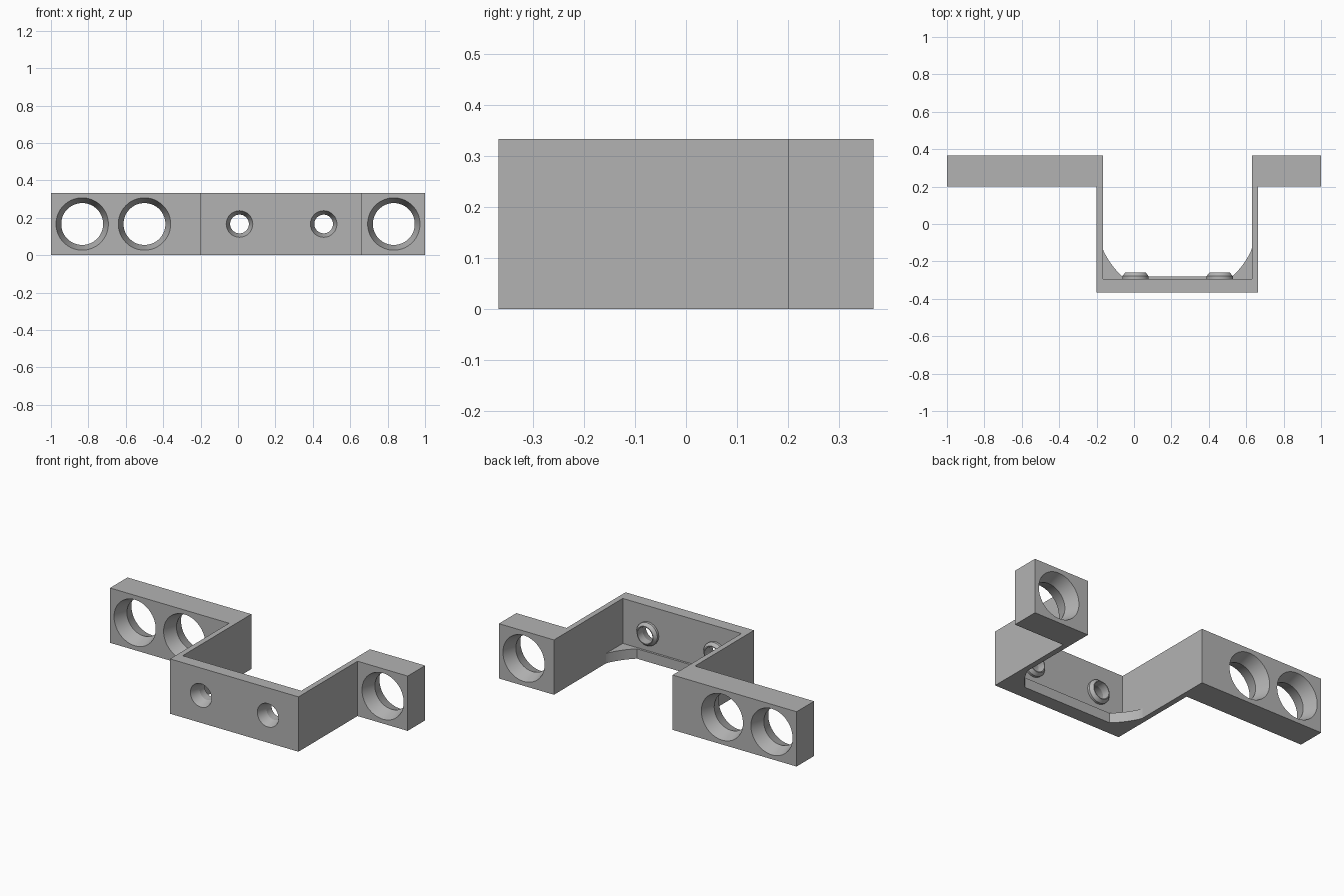
import bpy, bmesh, math

cube = bpy.data.objects.get("Cube")
if cube:
    bpy.data.objects.remove(cube, do_unlink=True)

HEIGHT = 0.333
MID = HEIGHT / 2
FRONT, FLOOR, STEP, BACK = -0.367, -0.293, 0.2, 0.367

grey = bpy.data.materials.new("plain grey")
grey.use_nodes = True
colour = (0.45, 0.45, 0.45, 1)
grey.diffuse_color = colour
grey.node_tree.nodes["Principled BSDF"].inputs["Base Color"].default_value = colour


def make_object(name, bm):
    bmesh.ops.recalc_face_normals(bm, faces=bm.faces)
    mesh = bpy.data.meshes.new(name)
    bm.to_mesh(mesh)
    bm.free()
    mesh.materials.append(grey)
    obj = bpy.data.objects.new(name, mesh)
    bpy.context.collection.objects.link(obj)
    return obj


def extrude_outline(name, points, height):
    """Extrude a plan outline upward from the ground."""
    bm = bmesh.new()
    face = bm.faces.new([bm.verts.new((x, y, 0)) for x, y in points])
    top = bmesh.ops.extrude_face_region(bm, geom=[face])["geom"]
    verts = [v for v in top if isinstance(v, bmesh.types.BMVert)]
    bmesh.ops.translate(bm, verts=verts, vec=(0, 0, height))
    return make_object(name, bm)


def lathe(name, x, profile, ring=False, sides=64):
    """Turn (radius, y) pairs about a front-to-back axis; ring joins the ends."""
    bm = bmesh.new()
    loops = []
    for r, y in profile:
        angles = [math.tau * i / sides for i in range(sides)]
        loops.append([bm.verts.new((x + r * math.cos(a), y, MID + r * math.sin(a)))
                      for a in angles])
    pairs = list(zip(loops, loops[1:]))
    if ring:
        pairs.append((loops[-1], loops[0]))
    else:
        bm.faces.new(loops[0])
        bm.faces.new(loops[-1])
    for a, b in pairs:
        for i in range(sides):
            j = (i + 1) % sides
            bm.faces.new((a[i], a[j], b[j], b[i]))
    return make_object(name, bm)


def smooth(obj):
    bpy.ops.object.select_all(action='DESELECT')
    obj.select_set(True)
    bpy.context.view_layer.objects.active = obj
    bpy.ops.object.shade_smooth_by_angle(angle=math.radians(18))


# Bent bracket with a mounting tab at each end
bracket = extrude_outline("bracket", [
    (-1, STEP), (-0.2, STEP), (-0.2, FRONT), (0.663, FRONT), (0.663, STEP),
    (1, STEP), (1, BACK), (0.63, BACK), (0.63, FLOOR), (-0.167, FLOOR),
    (-0.167, BACK), (-1, BACK)], HEIGHT)

# Large holes narrow to a waist; small holes are countersunk at the front
cutters = []
for x in (-0.833, -0.5, 0.833):
    cutters.append(lathe("large_hole_cutter", x, [
        (0.14, STEP - 0.05), (0.14, STEP), (0.112, (STEP + BACK) / 2),
        (0.14, BACK), (0.14, BACK + 0.05)]))
SCREWS = (0.008, 0.458)
for x in SCREWS:
    cutters.append(lathe("screw_hole_cutter", x, [
        (0.071, FRONT - 0.05), (0.071, FRONT), (0.05, FLOOR - 0.015),
        (0.05, FLOOR + 0.05)]))

bpy.context.view_layer.objects.active = bracket
for cutter in cutters:
    mod = bracket.modifiers.new("hole", 'BOOLEAN')
    mod.operation = 'DIFFERENCE'
    mod.solver = 'EXACT'
    mod.object = cutter
    bpy.ops.object.modifier_apply(modifier=mod.name)
for cutter in cutters:
    bpy.data.objects.remove(cutter, do_unlink=True)
smooth(bracket)

# Chamfered collars behind the screw holes
for x in SCREWS:
    smooth(lathe("screw_collar", x, [
        (0.05, FLOOR - 0.01), (0.07, FLOOR - 0.01), (0.07, FLOOR + 0.014),
        (0.055, -0.26), (0.05, -0.26)], ring=True))

# Curved ledge along the bottom of the recess
CX, CY, RADIUS = 0.2315, 0.04, 0.435
left_x, right_x = -0.167, 0.63
start = math.asin(0.17 / RADIUS)
end = math.asin(0.32 / RADIUS)
arc = []
for i in range(13):
    a = start + (end - start) * i / 12
    arc.append((RADIUS * math.cos(a), CY - RADIUS * math.sin(a)))
left = [(max(left_x, CX - dx), y) for dx, y in arc]
right = [(min(right_x, CX + dx), y) for dx, y in reversed(arc)]
ledge = extrude_outline("curved_ledge", [(left_x, FLOOR)] + left + right
                        + [(right_x, FLOOR)], 0.06)
smooth(ledge)
